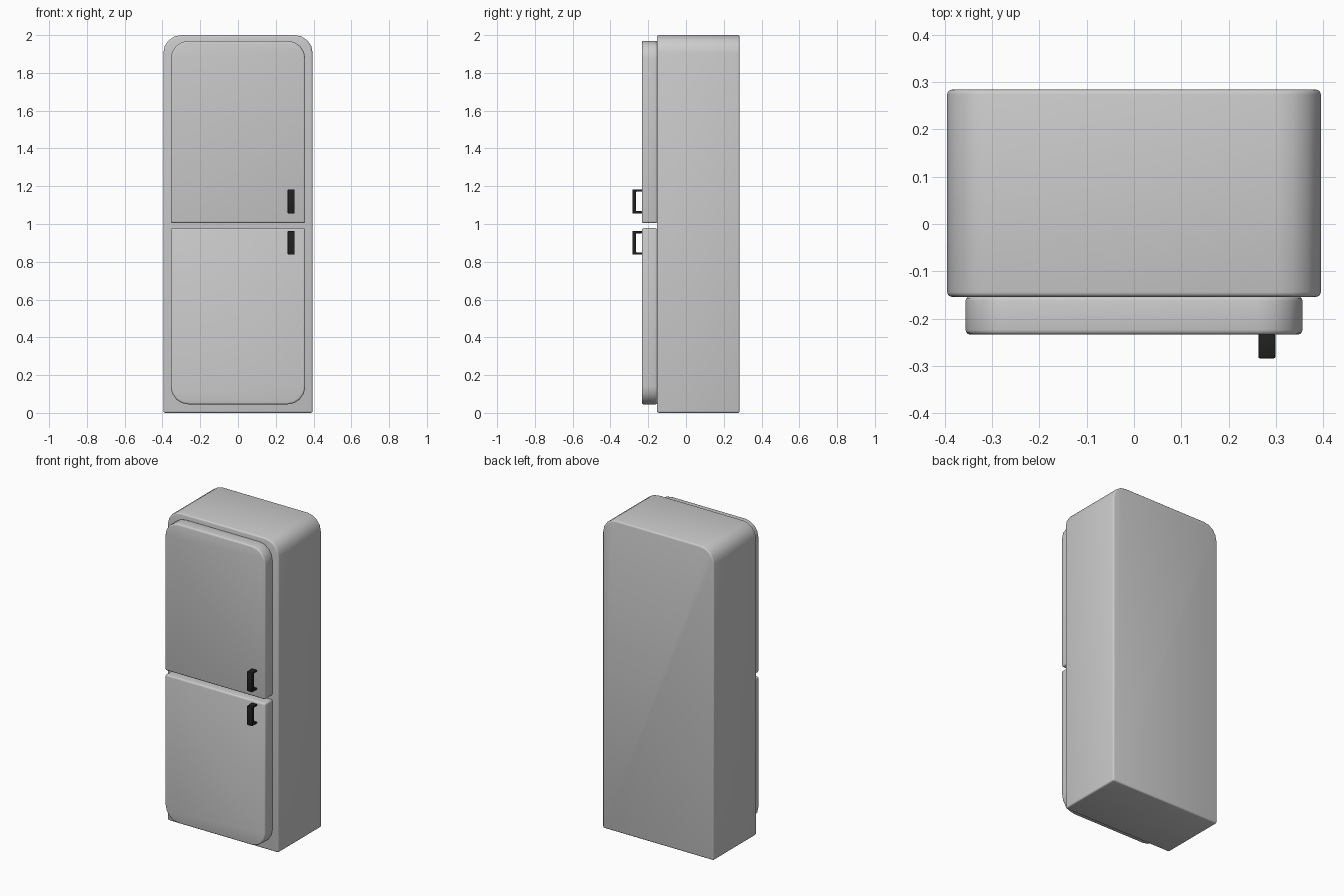
import bpy, bmesh, math

if "Cube" in bpy.data.objects:
    bpy.data.objects.remove(bpy.data.objects["Cube"])

black = bpy.data.materials.new("black_handle")
black.diffuse_color = (0.015, 0.015, 0.015, 1)
black.use_nodes = True
black.node_tree.nodes["Principled BSDF"].inputs["Base Color"].default_value = black.diffuse_color


def finish(bm, name, bevel, segments):
    bmesh.ops.recalc_face_normals(bm, faces=bm.faces)
    mesh = bpy.data.meshes.new(name)
    bm.to_mesh(mesh)
    bm.free()
    ob = bpy.data.objects.new(name, mesh)
    bpy.context.collection.objects.link(ob)
    mod = ob.modifiers.new("edge_bevel", 'BEVEL')
    mod.width = bevel
    mod.segments = segments
    mod.limit_method = 'ANGLE'
    mod.angle_limit = math.radians(40)
    bpy.ops.object.select_all(action='DESELECT')
    ob.select_set(True)
    bpy.context.view_layer.objects.active = ob
    bpy.ops.object.modifier_apply(modifier=mod.name)
    bpy.ops.object.shade_smooth_by_angle(angle=math.radians(35))
    return ob


def prism(bm, points, axis, lo, hi):
    # Extrude a 2D outline along the x or y axis
    place = (lambda a, b, t: (t, a, b)) if axis == 'x' else (lambda a, b, t: (a, t, b))
    face = bm.faces.new([bm.verts.new(place(a, b, lo)) for a, b in points])
    out = bmesh.ops.extrude_face_region(bm, geom=[face])
    verts = [v for v in out["geom"] if isinstance(v, bmesh.types.BMVert)]
    bmesh.ops.translate(bm, verts=verts, vec=place(0, 0, hi - lo))


def arc(cx, cz, r, start, steps=4):
    return [(cx + r * math.cos(math.radians(start + 90 * i / steps)),
             cz + r * math.sin(math.radians(start + 90 * i / steps)))
            for i in range(steps + 1)]


def panel(name, w, z0, z1, y0, y1, r, round_top):
    # Slab with two rounded corners, at the top or at the bottom
    if round_top:
        pts = [(-w, z0), (w, z0)] + arc(w - r, z1 - r, r, 0) + arc(r - w, z1 - r, r, 90)
    else:
        pts = [(w, z1), (-w, z1)] + arc(r - w, z0 + r, r, 180) + arc(w - r, z0 + r, r, 270)
    bm = bmesh.new()
    prism(bm, pts, 'y', y0, y1)
    return finish(bm, name, 0.01, 3)


def handle(name, z0, z1):
    # C-shaped pull standing off the door
    back, front, inner, t = -0.233, -0.284, -0.264, 0.012
    pts = [(back, z0), (front, z0), (front, z1), (back, z1),
           (back, z1 - t), (inner, z1 - t), (inner, z0 + t), (back, z0 + t)]
    bm = bmesh.new()
    prism(bm, pts, 'x', 0.263, 0.299)
    finish(bm, name, 0.003, 2).data.materials.append(black)


# Cabinet
panel("cabinet", 0.395, 0.0, 2.0, -0.154, 0.284, 0.095, True)

# Doors, with a small overlap into the cabinet
panel("upper_door", 0.356, 1.005, 1.97, -0.234, -0.152, 0.095, True)
panel("lower_door", 0.356, 0.045, 0.978, -0.234, -0.152, 0.095, False)

# Door handles
handle("upper_handle", 1.056, 1.183)
handle("lower_handle", 0.838, 0.963)
